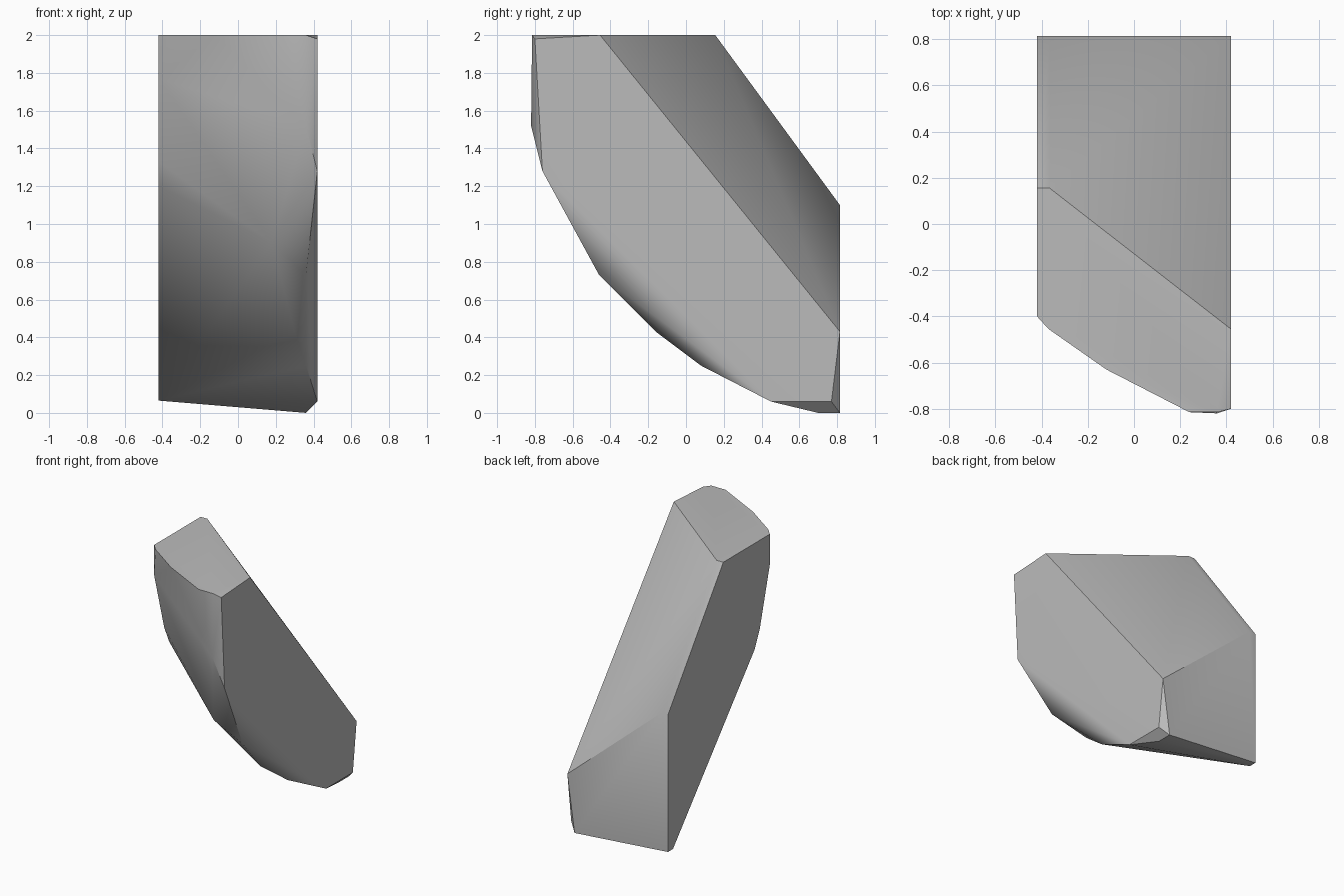
import bpy
import bmesh
import math

# Remove the default cube only
default_cube = bpy.data.objects.get("Cube")
if default_cube:
    bpy.data.objects.remove(default_cube, do_unlink=True)


def make_material(name, value):
    material = bpy.data.materials.new(name)
    material.use_nodes = True
    colour = (value, value, value, 1)
    material.diffuse_color = colour
    material.node_tree.nodes["Principled BSDF"].inputs["Base Color"].default_value = colour
    return material


def side_profile(x, outline):
    """Place a side outline of (y, z) pairs at the given x."""
    return [(x, y, z) for y, z in outline]


def build_hull(name, points, material, smooth_angle):
    """Wrap the outlines in one chiselled solid and merge its flat facets."""
    bm = bmesh.new()
    for point in points:
        bm.verts.new(point)
    result = bmesh.ops.convex_hull(bm, input=bm.verts)
    spare = [v for v in result["geom_interior"] if isinstance(v, bmesh.types.BMVert)]
    bmesh.ops.delete(bm, geom=spare, context="VERTS")
    bmesh.ops.dissolve_limit(bm, angle_limit=math.radians(1),
                             verts=bm.verts, edges=bm.edges)
    bmesh.ops.recalc_face_normals(bm, faces=bm.faces)
    mesh = bpy.data.meshes.new(name)
    bm.to_mesh(mesh)
    bm.free()
    mesh.materials.append(material)
    obj = bpy.data.objects.new(name, mesh)
    bpy.context.collection.objects.link(obj)
    bpy.ops.object.select_all(action="DESELECT")
    obj.select_set(True)
    bpy.context.view_layer.objects.active = obj
    bpy.ops.object.shade_smooth_by_angle(angle=math.radians(smooth_angle))
    return obj


# Flat cut sides of the stone
half = 0.42
right_side = side_profile(-half, [(.155, 2), (.815, 1.1), (.815, .065), (.755, .065),
                                  (-.22, 1.2), (-.28, 1.33), (-.4, 1.77), (-.4, 2)])
left_side = side_profile(half, [(-.455, 2), (-.8, 1.98), (-.76, 1.28),
                                (.45, .06), (.77, .06), (.815, .43)])

# Worn corners just inside the left side, down to the foot
chipped_edge = side_profile(.36, [(-.815, 2), (-.82, 1.52), (-.46, .73),
                                  (.08, .25), (.7, 0), (.815, 0)])

# Rounded front and the long sloping back cut
front_bulge = [(.3, -.16, .43), (.18, -.55, .9)]
top_front = [(.24, -.815, 2), (-.12, -.63, 2), (-.37, -.455, 2)]
slope_corner = side_profile(-.365, [(.155, 2), (.815, 1.1)])

stone_grey = make_material("stone grey", .5)
build_hull("stone_shard",
           right_side + left_side + chipped_edge + front_bulge + top_front + slope_corner,
           stone_grey, 40)
